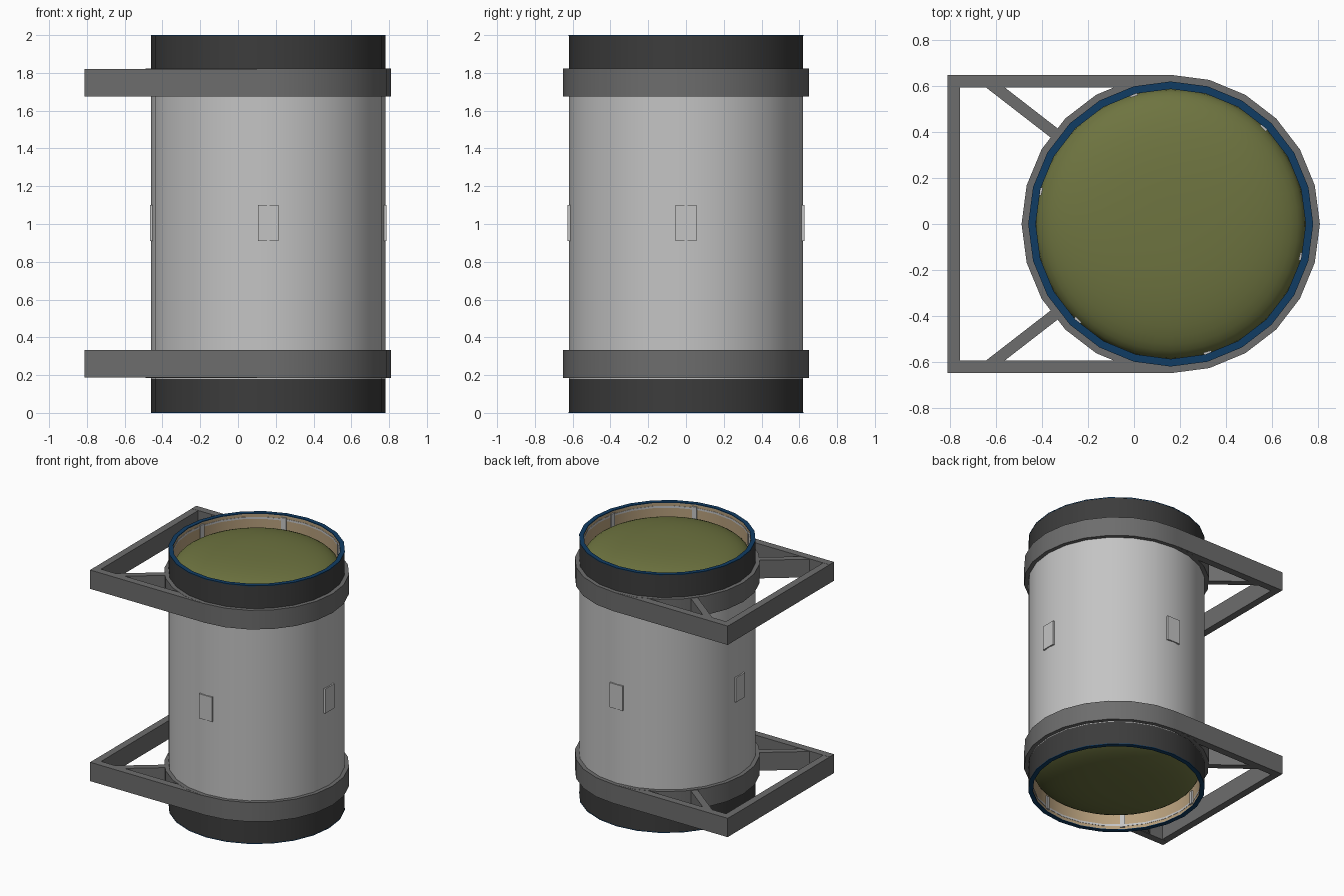
import bpy, bmesh, math
from mathutils import Vector

if "Cube" in bpy.data.objects:
    bpy.data.objects.remove(bpy.data.objects["Cube"])

CX, SEG = 0.16, 24


def mat(name, r, g, b):
    m = bpy.data.materials.new(name)
    lin = lambda c: ((c / 255 + 0.055) / 1.055) ** 2.4
    m.diffuse_color = (lin(r), lin(g), lin(b), 1)
    m.use_nodes = True
    m.node_tree.nodes["Principled BSDF"].inputs["Base Color"].default_value = m.diffuse_color
    return m


LIGHT = mat("light grey", 196, 196, 196)
GREY = mat("mid grey", 109, 109, 109)
CHAR = mat("charcoal", 60, 60, 60)
NAVY = mat("navy", 16, 60, 100)
TAN = mat("tan", 184, 160, 125)
OLIVE = mat("olive", 110, 116, 64)


def finish(name, bm, material, smooth=False):
    bmesh.ops.remove_doubles(bm, verts=bm.verts, dist=1e-5)
    me = bpy.data.meshes.new(name)
    bm.to_mesh(me)
    bm.free()
    me.materials.append(material)
    ob = bpy.data.objects.new(name, me)
    bpy.context.collection.objects.link(ob)
    if smooth:
        bpy.ops.object.select_all(action='DESELECT')
        ob.select_set(True)
        bpy.context.view_layer.objects.active = ob
        bpy.ops.object.shade_smooth_by_angle(angle=math.radians(30))
    return ob


def lathe(name, profile, material, closed=True, seg=SEG):
    """Spin an (r, z) profile around the tank axis."""
    bm = bmesh.new()
    rings = [[bm.verts.new((CX + r * math.cos(2 * math.pi * i / seg),
                            r * math.sin(2 * math.pi * i / seg), z))
              for i in range(seg)] for r, z in profile]
    n = len(rings)
    for k in range(n if closed else n - 1):
        a, b = rings[k], rings[(k + 1) % n]
        for i in range(seg):
            j = (i + 1) % seg
            bm.faces.new((a[i], a[j], b[j], b[i]))
    bmesh.ops.remove_doubles(bm, verts=bm.verts, dist=1e-5)
    if closed:
        bmesh.ops.recalc_face_normals(bm, faces=bm.faces)
    return finish(name, bm, material, True)


def bar(name, p, q, width, z0, z1, material):
    """Box bar running from p to q in plan, between two heights."""
    p, q = Vector(p), Vector(q)
    d = (q - p).normalized()
    s = Vector((-d.y, d.x)) * width / 2
    bm = bmesh.new()
    base = [bm.verts.new((v.x, v.y, z0)) for v in (p + s, p - s, q - s, q + s)]
    f = bm.faces.new(base)
    ext = bmesh.ops.extrude_face_region(bm, geom=[f])
    for v in ext["geom"]:
        if isinstance(v, bmesh.types.BMVert):
            v.co.z = z1
    bmesh.ops.recalc_face_normals(bm, faces=bm.faces)
    return finish(name, bm, material)


def tube(r0, r1, z0, z1):
    return [(r1, z0), (r1, z1), (r0, z1), (r0, z0)]


# main shell
lathe("tank_shell", tube(0.59, 0.62, 0.18, 1.82), LIGHT)

# flush pads around the shell, at the four quarter points
for i in range(4):
    a = i * math.pi / 2
    c, s = math.cos(a), math.sin(a)
    bar("shell_pad", (CX + 0.55 * c, 0.55 * s), (CX + 0.627 * c, 0.627 * s),
        0.11, 0.91, 1.10, LIGHT)

# both ends: dark collar, navy rim, tan liner, domed head
for label, Z in (("bottom", lambda d: d), ("top", lambda d: 2 - d)):
    lathe(label + "_collar", tube(0.595, 0.62, Z(0.004), Z(0.185)), CHAR)
    lathe(label + "_rim", tube(0.588, 0.621, Z(0.0), Z(0.006)), NAVY)
    lathe(label + "_liner", tube(0.59, 0.596, Z(0.005), Z(0.22)), TAN)
    lathe(label + "_liner_stripe", tube(0.588, 0.592, Z(0.03), Z(0.045)), LIGHT)
    for i in range(6):
        a = math.radians(106 + 60 * i)
        c, s = math.cos(a), math.sin(a)
        bar(label + "_liner_tab", (CX + 0.578 * c, 0.578 * s),
            (CX + 0.59 * c, 0.59 * s), 0.035, min(Z(0.02), Z(0.12)),
            max(Z(0.02), Z(0.12)), LIGHT)
    prof = []
    for k in range(13):
        t = math.pi / 2 * k / 12
        prof.append((0.589 * max(math.cos(t), 0) ** 0.8 if k < 12 else 0,
                     Z(0.175 - 0.16 * math.sin(t) ** 0.8)))
    dome = lathe(label + "_dome", prof, OLIVE, False, 48)
    if label == "bottom":
        dome.data.flip_normals()

# clamp rings with their mounting frames
for label, z0 in (("lower", 0.187), ("upper", 1.675)):
    z1 = z0 + 0.146
    lathe(label + "_clamp_ring", tube(0.61, 0.65, z0 - 0.001, z1 + 0.001), GREY)
    bar(label + "_frame_crossbar", (-0.785, -0.65), (-0.785, 0.65), 0.055,
        z0 + 0.001, z1 - 0.001, GREY)
    for s in (-1, 1):
        bar(label + "_frame_arm", (-0.812, 0.622 * s), (0.16, 0.622 * s), 0.056,
            z0, z1, GREY)
        bar(label + "_frame_brace", (-0.63, 0.615 * s), (-0.32, 0.375 * s), 0.05,
            z0 + 0.003, z1 - 0.003, GREY)
